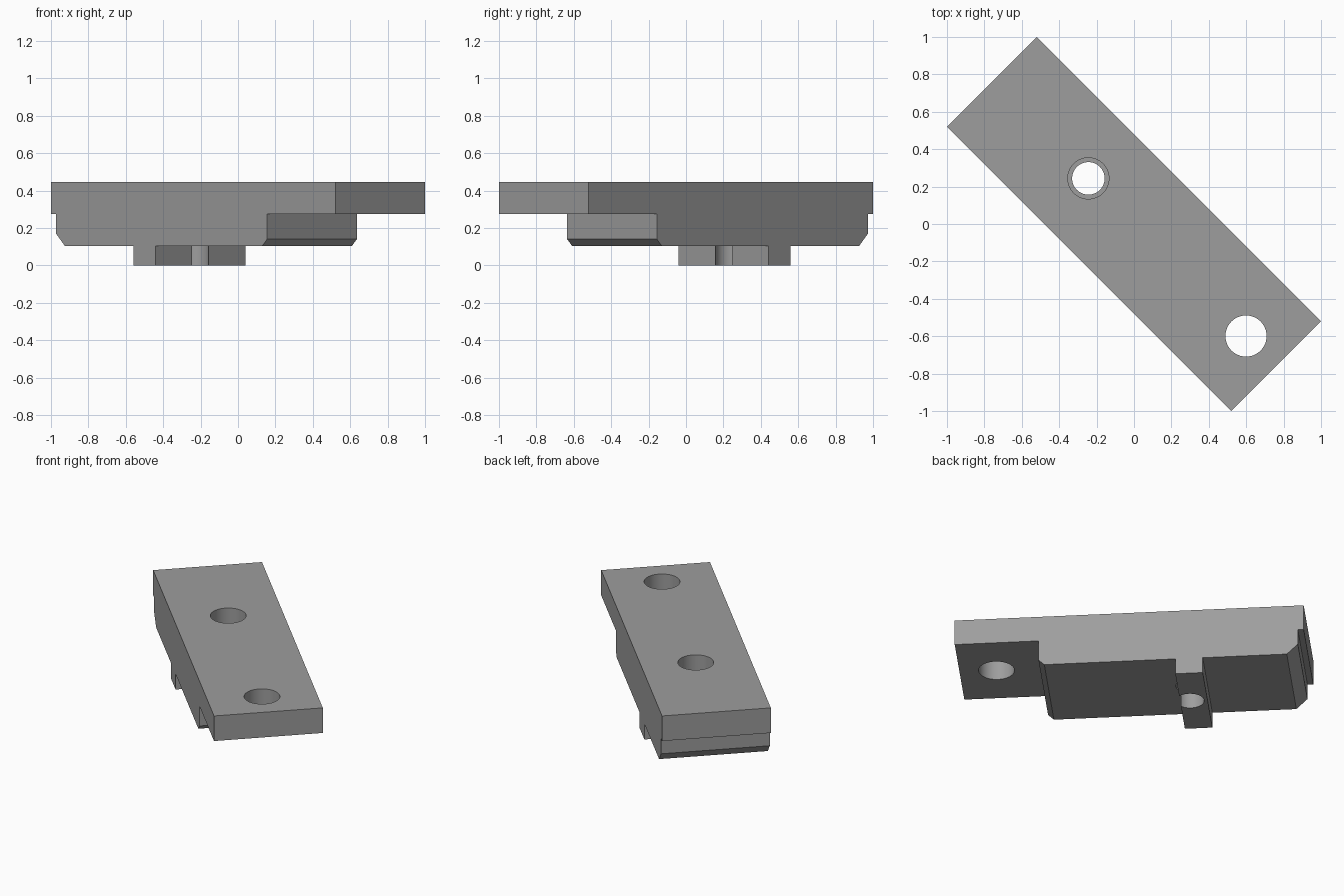
import bpy, bmesh, math
from mathutils import Matrix

if "Cube" in bpy.data.objects:
    bpy.data.objects.remove(bpy.data.objects["Cube"])

TURN = Matrix.Rotation(math.radians(-45), 4, 'Z')   # bar lies diagonally
HALF_W = 0.339

grey = bpy.data.materials.new("mid grey")
grey.diffuse_color = (0.34, 0.34, 0.34, 1)
grey.use_nodes = True
grey.node_tree.nodes["Principled BSDF"].inputs["Base Color"].default_value = grey.diffuse_color


def link(name, bm):
    bmesh.ops.recalc_face_normals(bm, faces=bm.faces)
    bm.transform(TURN)
    me = bpy.data.meshes.new(name)
    bm.to_mesh(me)
    bm.free()
    me.materials.append(grey)
    ob = bpy.data.objects.new(name, me)
    bpy.context.collection.objects.link(ob)
    return ob


def hole_cutter(u, r, z0, z1):
    bm = bmesh.new()
    bmesh.ops.create_cone(bm, cap_ends=True, segments=64, radius1=r, radius2=r,
                          depth=z1 - z0,
                          matrix=Matrix.Translation((u, 0, (z0 + z1) / 2)))
    ob = link("hole_cutter", bm)
    ob.hide_render = True
    return ob


# Side profile: plate, chamfered block under it, cross key at the bottom
profile = [(-1.075, 0.445), (-1.075, 0.275), (-1.039, 0.275), (-1.039, 0.172),
           (-0.971, 0.105), (-0.453, 0.105), (-0.453, 0.0), (-0.284, 0.0),
           (-0.284, 0.105), (0.523, 0.105), (0.559, 0.14), (0.559, 0.275),
           (1.075, 0.275), (1.075, 0.445)]
bm = bmesh.new()
face = bm.faces.new([bm.verts.new((u, -HALF_W, z)) for u, z in profile])
ext = bmesh.ops.extrude_face_region(bm, geom=[face])
bmesh.ops.translate(bm, vec=(0, 2 * HALF_W, 0),
                    verts=[v for v in ext["geom"] if isinstance(v, bmesh.types.BMVert)])
bar = link("mounting_bar", bm)

# End hole, then counterbored hole with a narrower bore through the key
cutters = [hole_cutter(0.847, 0.11, -0.2, 0.7),
           hole_cutter(-0.345, 0.11, 0.21, 0.7),
           hole_cutter(-0.345, 0.087, -0.2, 0.6)]
bpy.context.view_layer.objects.active = bar
bar.select_set(True)
for c in cutters:
    mod = bar.modifiers.new("hole", 'BOOLEAN')
    mod.operation = 'DIFFERENCE'
    mod.solver = 'EXACT'
    mod.object = c
    bpy.ops.object.modifier_apply(modifier=mod.name)
    bpy.data.objects.remove(c)

# Smooth hole walls, crisp edges elsewhere
bpy.ops.object.shade_smooth_by_angle(angle=math.radians(30))
